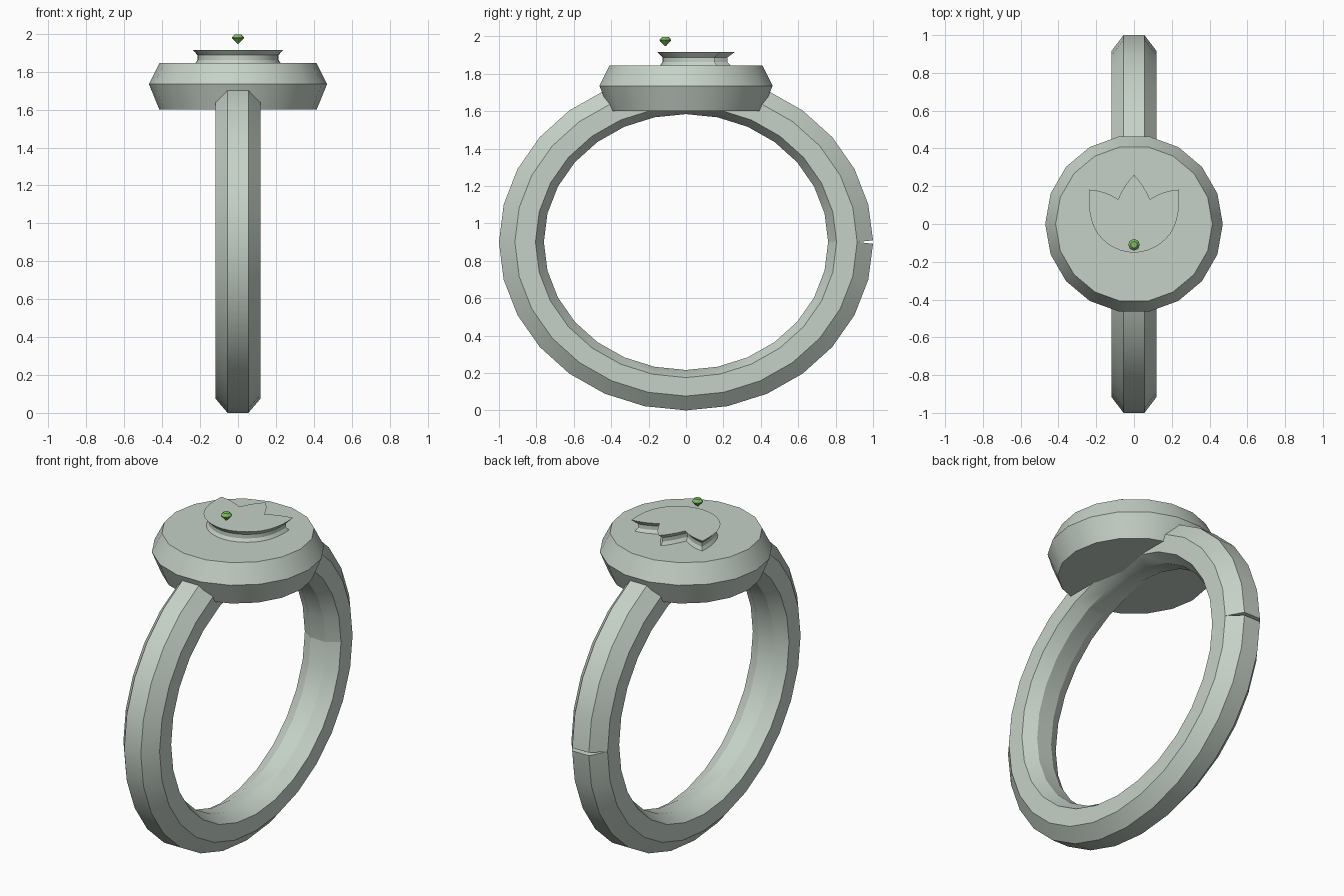
import bpy, bmesh, math
from mathutils import Vector

if "Cube" in bpy.data.objects:
    bpy.data.objects.remove(bpy.data.objects["Cube"])


def material(name, rgb):
    m = bpy.data.materials.new(name)
    m.diffuse_color = (*rgb, 1)
    m.use_nodes = True
    m.node_tree.nodes["Principled BSDF"].inputs["Base Color"].default_value = m.diffuse_color
    return m


METAL = material("pale_metal", (0.56, 0.64, 0.57))
GREEN = material("green_stone", (0.22, 0.5, 0.12))


def loft(name, rings, mat, closed=True, caps=True, smooth=True, extra=None):
    """Skin a list of equal-length vertex rings with quads."""
    bm = bmesh.new()
    rows = [[bm.verts.new(p) for p in ring] for ring in rings]
    n = len(rows[0])
    for a, b in zip(rows, rows[1:]):
        for i in range(n):
            j = (i + 1) % n
            bm.faces.new((a[i], a[j], b[j], b[i]))
    if caps:
        bm.faces.new(rows[0][::-1])
        bm.faces.new(rows[-1])
    if extra:
        extra(bm, rows)
    bmesh.ops.recalc_face_normals(bm, faces=bm.faces[:])
    me = bpy.data.meshes.new(name)
    bm.to_mesh(me)
    bm.free()
    me.materials.append(mat)
    ob = bpy.data.objects.new(name, me)
    bpy.context.collection.objects.link(ob)
    if smooth:
        bpy.ops.object.select_all(action='DESELECT')
        ob.select_set(True)
        bpy.context.view_layer.objects.active = ob
        bpy.ops.object.shade_smooth_by_angle(angle=math.radians(30))
    return ob


def circle(r, z, n, y=0.0):
    return [(r * math.cos(math.tau * i / n), y + r * math.sin(math.tau * i / n), z)
            for i in range(n)]


# Band: octagonal section swept round an ellipse, with a small split at +y
SECTION = [(-0.05, 0.76), (0.05, 0.76), (0.12, 0.805), (0.12, 0.915),
           (0.055, 1.0), (-0.055, 1.0), (-0.12, 0.915), (-0.12, 0.805)]
SEG = 28
band = []
for k in range(SEG + 1):
    ring = []
    for x, r in SECTION:
        t = math.tau * k / SEG
        if r == 1.0:
            t += 0.01 * ((k == 0) - (k == SEG))
        ring.append((x, r * math.cos(t), 0.9 + 0.9 * r * math.sin(t)))
    band.append(ring)


def split_walls(bm, rows):
    for row in (rows[0], rows[-1]):
        bm.faces.new(row[3:7])


loft("band", band, METAL, caps=False, extra=split_walls)

# Signet disc: 18 sides, widest at the middle
loft("signet_disc", [circle(0.415, 1.60, 18), circle(0.47, 1.735, 18),
                     circle(0.415, 1.845, 18)], METAL)


# Flower emblem: outline from quadratic curves, mirrored in x
def quad(a, c, b, n):
    a, b, c = Vector(a), Vector(b), Vector(c)
    return [a * (1 - t) ** 2 + c * 2 * t * (1 - t) + b * t * t
            for t in (i / n for i in range(n))]


half = (quad((0, -0.152), (0.115, -0.148), (0.19, -0.055), 6)
        + quad((0.19, -0.055), (0.25, 0.03), (0.237, 0.182), 6)
        + quad((0.237, 0.182), (0.145, 0.175), (0.085, 0.13), 4)
        + quad((0.085, 0.13), (0.05, 0.21), (0, 0.26), 4)
        + [Vector((0, 0.26))])
outline = half + [Vector((-p.x, p.y)) for p in half[-2:0:-1]]


def inset(d, z):
    out, n = [], len(outline)
    for i, p in enumerate(outline):
        e1 = (p - outline[i - 1]).normalized()
        e2 = (outline[(i + 1) % n] - p).normalized()
        n1, n2 = Vector((-e1.y, e1.x)), Vector((-e2.y, e2.x))
        m = (n1 + n2) / max(0.35, 1 + n1.dot(n2))
        out.append((p.x + m.x * d, p.y + m.y * d, z))
    return out


loft("flower_emblem", [inset(0.013, 1.843), inset(0.026, 1.863),
                       inset(0.026, 1.887), inset(0.0, 1.915)], METAL)

# Small faceted stone floating above the emblem
loft("green_gem", [circle(0.002, 1.947, 8, -0.11), circle(0.031, 1.977, 8, -0.11),
                   circle(0.031, 1.981, 8, -0.11), circle(0.018, 1.996, 8, -0.11)],
     GREEN, smooth=False)
